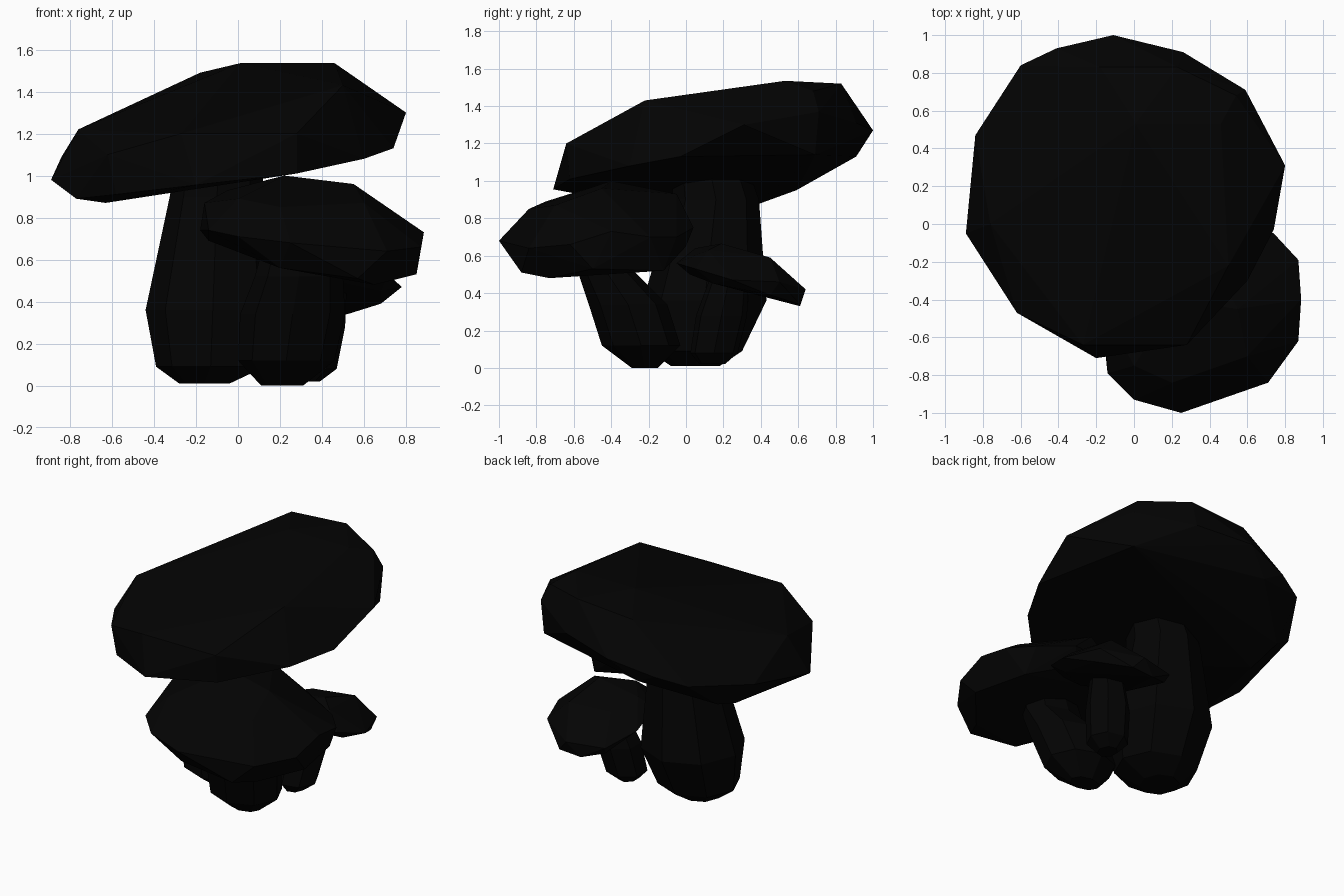
import bpy, bmesh, math

black = bpy.data.materials.new("near_black")
black.diffuse_color = (0.001, 0.001, 0.001, 1)


def build(name, bm):
    bmesh.ops.recalc_face_normals(bm, faces=bm.faces[:])
    me = bpy.data.meshes.new(name)
    bm.to_mesh(me)
    bm.free()
    me.materials.append(black)
    ob = bpy.data.objects.new(name, me)
    bpy.context.collection.objects.link(ob)


def cap(name, *rings):
    """Convex faceted cap stretched over its crown, rim and underside corners."""
    bm = bmesh.new()
    for ring in rings:
        for p in ring:
            bm.verts.new(p)
    bmesh.ops.convex_hull(bm, input=bm.verts[:])
    bmesh.ops.delete(bm, geom=[v for v in bm.verts if not v.link_faces], context='VERTS')
    build(name, bm)


def stem(name, levels, sides=8):
    """Skinned stack of ovals. levels: centre x, centre y, z, radius x, radius y."""
    bm = bmesh.new()
    angles = [math.tau * i / sides for i in range(sides)]
    loops = [[bm.verts.new((x + rx * math.cos(a), y + ry * math.sin(a), z)) for a in angles]
             for x, y, z, rx, ry in levels]
    for a, b in zip(loops, loops[1:]):
        for i in range(sides):
            j = (i + 1) % sides
            bm.faces.new((a[i], a[j], b[j], b[i]))
    bm.faces.new(loops[0])
    bm.faces.new(loops[-1])
    build(name, bm)


# Large tilted cap: crown, rim, underside
cap("large_cap",
    [(0.46, 0.53, 1.535), (0.23, 0.83, 1.52), (0.01, 0.53, 1.535), (-0.18, 0.83, 1.49),
     (-0.76, 0.0, 1.22), (0.50, -0.22, 1.43), (-0.27, -0.64, 1.20), (0.54, 0.68, 1.48)],
    [(0.80, 0.31, 1.30), (0.59, 0.71, 1.37), (0.26, 0.91, 1.31), (-0.11, 1.0, 1.27),
     (-0.41, 0.93, 1.20), (-0.60, 0.84, 1.15), (-0.84, 0.47, 1.09), (-0.89, -0.05, 0.98),
     (-0.62, -0.47, 1.10), (-0.20, -0.71, 0.955), (0.28, -0.64, 1.20)],
    [(0.74, -0.03, 1.13), (0.60, -0.30, 1.08), (0.28, -0.62, 1.01), (-0.58, -0.47, 0.91),
     (-0.77, -0.23, 0.89), (-0.63, 0.37, 0.87), (-0.65, 0.59, 0.95), (-0.28, 0.91, 1.13),
     (0.58, 0.69, 1.14)])

# Medium cap at front right
cap("medium_cap",
    [(0.22, -0.40, 1.0), (0.55, -0.45, 0.96), (0.30, -0.05, 0.93), (-0.05, -0.30, 0.93),
     (-0.16, -0.45, 0.87), (0.0, -0.75, 0.89), (0.20, -0.84, 0.85), (0.60, -0.70, 0.87)],
    [(0.885, -0.40, 0.73), (0.87, -0.19, 0.70), (0.74, -0.05, 0.70), (0.50, 0.04, 0.75),
     (0.20, 0.0, 0.78), (-0.05, -0.15, 0.78), (-0.18, -0.42, 0.74), (-0.14, -0.79, 0.74),
     (0.0, -0.93, 0.71), (0.25, -1.0, 0.68), (0.71, -0.84, 0.64), (0.87, -0.62, 0.66)],
    [(0.20, -0.89, 0.56), (0.57, -0.88, 0.51), (0.65, -0.73, 0.48), (0.85, -0.50, 0.53),
     (0.77, -0.12, 0.52), (0.45, 0.0, 0.65), (0.0, -0.12, 0.68), (-0.14, -0.45, 0.69)])

# Small cap at back right
cap("small_cap",
    [(0.52, 0.19, 0.665), (0.34, 0.05, 0.64), (0.60, 0.12, 0.63), (0.56, 0.45, 0.59),
     (0.28, 0.40, 0.58), (0.22, 0.20, 0.62)],
    [(0.78, 0.25, 0.47), (0.69, 0.50, 0.46), (0.45, 0.64, 0.42), (0.20, 0.58, 0.42),
     (0.10, 0.38, 0.49), (0.13, 0.15, 0.55), (0.30, -0.03, 0.57), (0.52, -0.05, 0.56),
     (0.71, 0.05, 0.53)],
    [(0.68, 0.45, 0.39), (0.52, 0.61, 0.34), (0.36, 0.61, 0.33), (0.22, 0.55, 0.37),
     (0.20, 0.15, 0.49), (0.45, 0.02, 0.50), (0.68, 0.15, 0.45)])

# Stems, wide near the foot and narrowing into each cap
stem("large_stem", [(-0.16, 0.05, 0.01, 0.12, 0.13), (-0.13, 0.05, 0.09, 0.26, 0.25),
                    (-0.12, 0.10, 0.36, 0.32, 0.33), (-0.10, 0.16, 0.90, 0.225, 0.23),
                    (-0.09, 0.12, 1.10, 0.20, 0.20)])
stem("medium_stem", [(0.21, -0.22, 0.0, 0.10, 0.07), (0.23, -0.24, 0.12, 0.23, 0.21),
                     (0.26, -0.31, 0.34, 0.25, 0.21), (0.29, -0.43, 0.52, 0.21, 0.15),
                     (0.31, -0.45, 0.70, 0.18, 0.13)])
stem("small_stem", [(0.33, 0.14, 0.02, 0.06, 0.07), (0.34, 0.15, 0.08, 0.13, 0.13),
                    (0.37, 0.19, 0.28, 0.14, 0.14), (0.42, 0.24, 0.52, 0.10, 0.10)], sides=7)
